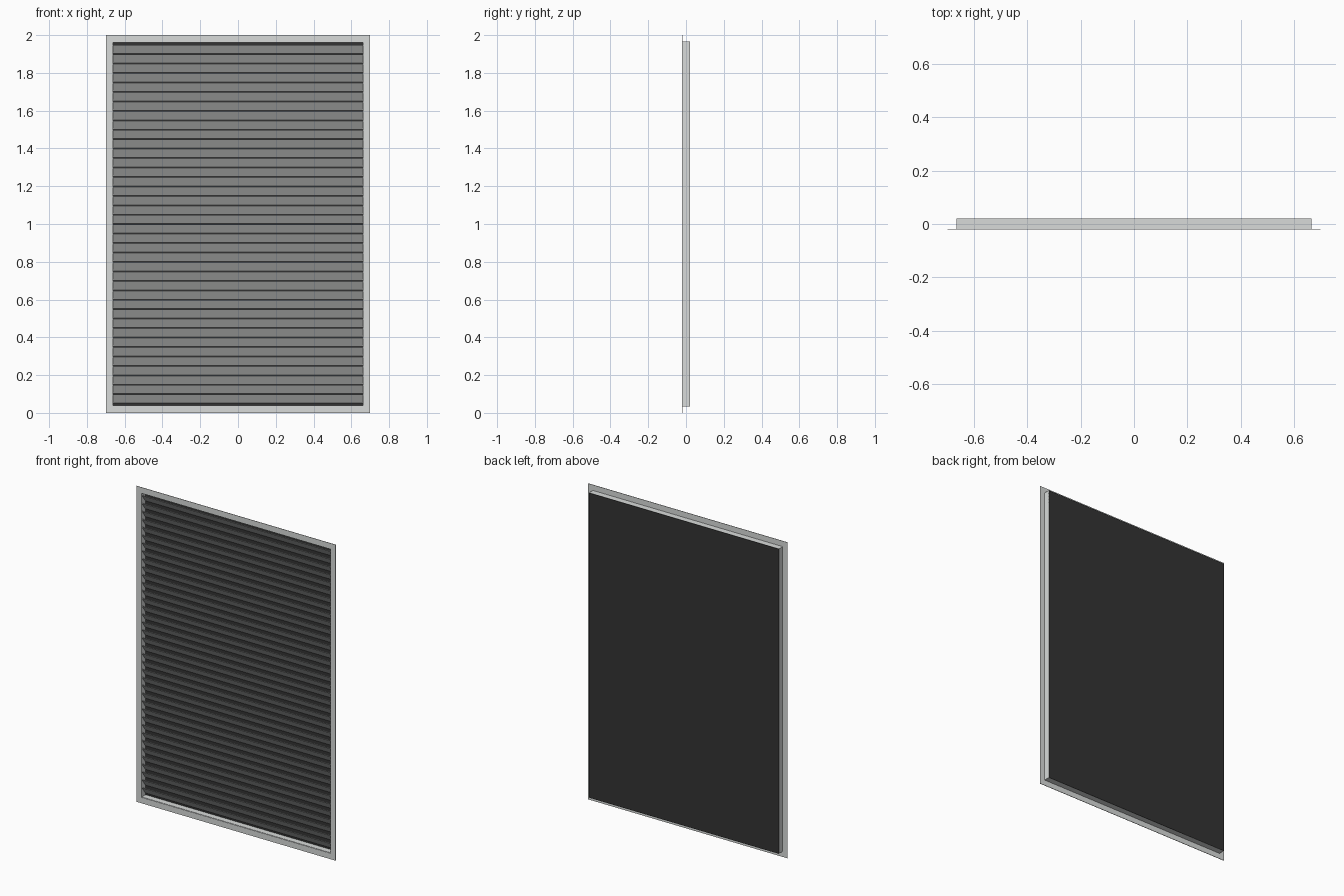
import bpy, bmesh, math

if "Cube" in bpy.data.objects:
    bpy.data.objects.remove(bpy.data.objects["Cube"])

W, H = 1.396, 2.0         # flange outer size
BORDER = 0.033            # visible flange border
WALL = 0.004              # sheet thickness
Y0, Y1 = -0.021, 0.021    # front and back of the whole grille
PITCH = 0.05              # slat spacing


def material(name, rgb):
    m = bpy.data.materials.new(name)
    m.diffuse_color = (*rgb, 1)
    m.use_nodes = True
    m.node_tree.nodes["Principled BSDF"].inputs["Base Color"].default_value = m.diffuse_color
    return m


metal = material("light_grey_metal", (0.69, 0.71, 0.70))
dark = material("charcoal", (0.034, 0.034, 0.034))


def extrude_profile(name, loop, direction, mat):
    """Closed loop of points pushed along a direction into a solid."""
    bm = bmesh.new()
    face = bm.faces.new([bm.verts.new(p) for p in loop])
    res = bmesh.ops.extrude_face_region(bm, geom=[face])
    verts = [v for v in res["geom"] if isinstance(v, bmesh.types.BMVert)]
    bmesh.ops.translate(bm, verts=verts, vec=direction)
    bmesh.ops.recalc_face_normals(bm, faces=bm.faces)
    me = bpy.data.meshes.new(name)
    bm.to_mesh(me)
    bm.free()
    me.materials.append(mat)
    ob = bpy.data.objects.new(name, me)
    bpy.context.collection.objects.link(ob)
    return ob


def ring(name, w, h, t, y0, y1, mat):
    """Rectangular frame of bar width t, centred on the opening."""
    bm = bmesh.new()
    corners = [(-1, -1), (1, -1), (1, 1), (-1, 1)]
    loops = []
    for y, inset in ((y0, 0), (y0, t), (y1, t), (y1, 0)):
        loops.append([bm.verts.new((sx * (w / 2 - inset), y, H / 2 + sz * (h / 2 - inset)))
                      for sx, sz in corners])
    for a in range(4):
        la, lb = loops[a], loops[(a + 1) % 4]
        for i in range(4):
            j = (i + 1) % 4
            bm.faces.new((la[i], la[j], lb[j], lb[i]))
    bmesh.ops.recalc_face_normals(bm, faces=bm.faces)
    me = bpy.data.meshes.new(name)
    bm.to_mesh(me)
    bm.free()
    me.materials.append(mat)
    ob = bpy.data.objects.new(name, me)
    bpy.context.collection.objects.link(ob)
    return ob


# Flat mounting flange and the shallow box behind it
box_w, box_h = W - 2 * BORDER, H - 2 * BORDER - 0.004
ring("front_flange", W, H, BORDER + WALL, Y0, Y0 + 0.003, metal)
ring("box_frame", box_w, box_h, WALL, Y0 + 0.003, Y1, metal)

# Dark panel closing the back
bx, bz = box_w / 2, box_h / 2
extrude_profile("back_panel",
                [(-bx, Y1 - 0.002, H / 2 - bz), (bx, Y1 - 0.002, H / 2 - bz),
                 (bx, Y1 - 0.002, H / 2 + bz), (-bx, Y1 - 0.002, H / 2 + bz)],
                (0, 0.0025, 0), dark)

# Sloping louvre slats, front edge high, repeated up the opening
sx = bx - WALL
slat = extrude_profile("louvre_slats",
                       [(-sx, -0.017, 0.0965), (-sx, -0.0155, 0.0985),
                        (-sx, 0.0175, 0.0535), (-sx, 0.016, 0.0515)],
                       (2 * sx, 0, 0), metal)
arr = slat.modifiers.new("repeat", 'ARRAY')
arr.use_relative_offset = False
arr.use_constant_offset = True
arr.constant_offset_displace = (0, 0, PITCH)
arr.count = 38
